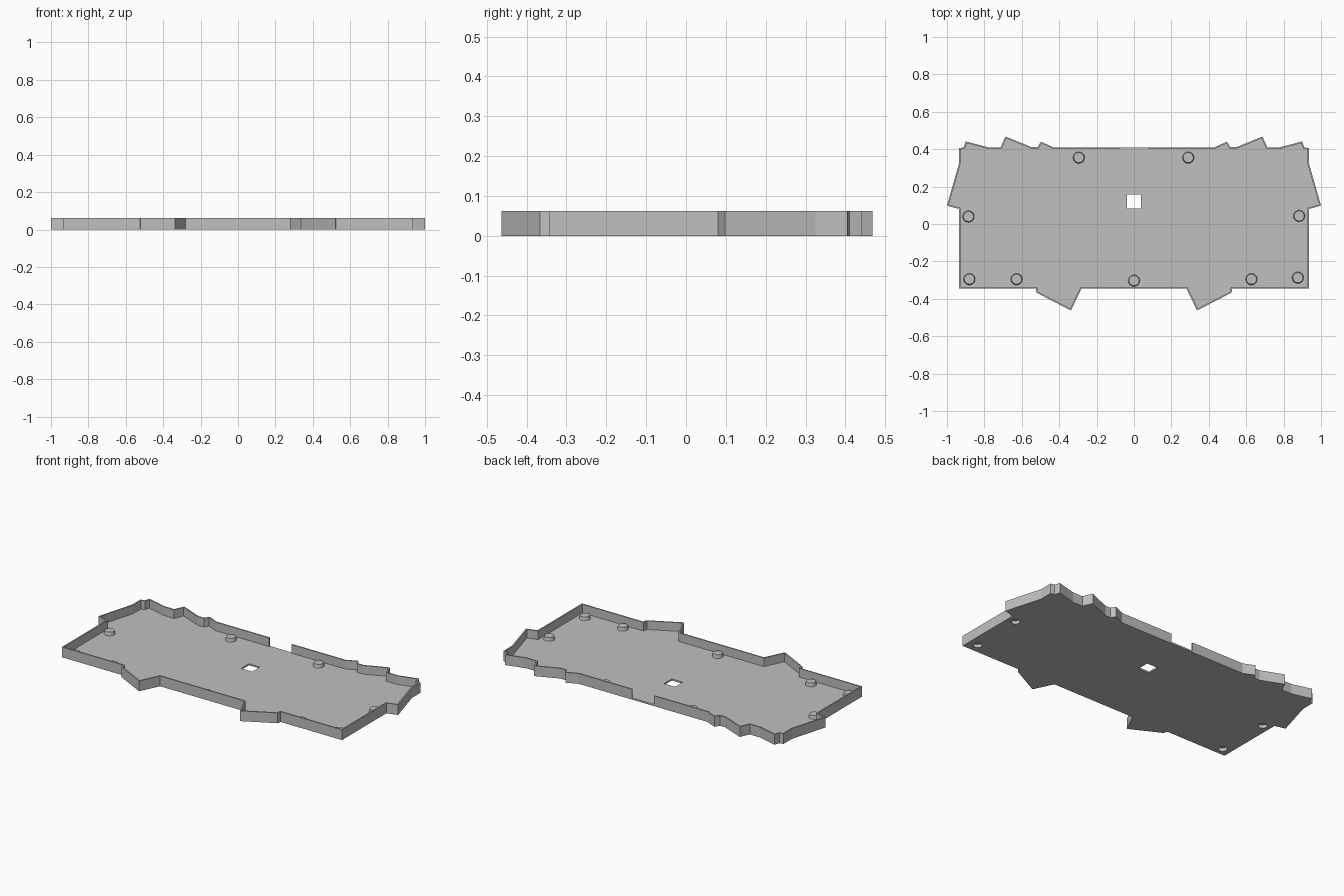
import bpy, bmesh

cube = bpy.data.objects.get("Cube")
if cube:
    bpy.data.objects.remove(cube)

FLOOR, TOP, WALL = 0.01, 0.062, 0.008

grey = bpy.data.materials.new("plain grey")
grey.use_nodes = True
colour = (0.53, 0.53, 0.53, 1)
grey.diffuse_color = colour
grey.node_tree.nodes["Principled BSDF"].inputs["Base Color"].default_value = colour


def make_object(name, bm, z=0):
    mesh = bpy.data.meshes.new(name)
    bm.to_mesh(mesh)
    bm.free()
    mesh.materials.append(grey)
    obj = bpy.data.objects.new(name, mesh)
    obj.location.z = z
    bpy.context.collection.objects.link(obj)
    return obj


def thicken(obj, height):
    mod = obj.modifiers.new("thickness", "SOLIDIFY")
    mod.thickness, mod.offset = height, 1


def cut(obj, cutter):
    mod = obj.modifiers.new("cut", "BOOLEAN")
    mod.operation, mod.solver, mod.object = "DIFFERENCE", "EXACT", cutter


def add_cylinder(bm, x, y, low, high, r_low, r_high):
    made = bmesh.ops.create_cone(bm, cap_ends=True, segments=32, radius1=r_low,
                                 radius2=r_high, depth=high - low)
    bmesh.ops.translate(bm, verts=made["verts"], vec=(x, y, (low + high) / 2))


# Half outline from the back gap round to the front, then mirrored
half = [(0.075, 0.41), (0.43, 0.41), (0.497, 0.44), (0.515, 0.412), (0.55, 0.412),
        (0.687, 0.468), (0.713, 0.41), (0.78, 0.41), (0.90, 0.442), (0.91, 0.41),
        (0.935, 0.405), (0.935, 0.325), (1.0, 0.098), (0.935, 0.08),
        (0.935, -0.344), (0.525, -0.344), (0.522, -0.367), (0.337, -0.463),
        (0.28, -0.344)]
outline = half + [(-x, y) for x, y in reversed(half)]


def outline_face():
    bm = bmesh.new()
    face = bm.faces.new([bm.verts.new((x, y, 0)) for x, y in reversed(outline)])
    bm.normal_update()
    return bm, face


# Floor plate
bm, _ = outline_face()
floor = make_object("floor_plate", bm)
thicken(floor, FLOOR)

# Rim wall, left open at the middle of the back
bm, face = outline_face()
ring = bmesh.ops.inset_region(bm, faces=[face], thickness=WALL,
                              use_boundary=True, use_even_offset=True)["faces"]
gap = [f for f in ring if abs(f.calc_center_median().x) < 0.01
       and f.calc_center_median().y > 0]
bmesh.ops.delete(bm, geom=[face] + gap, context="FACES")
wall = make_object("rim_wall", bm, FLOOR)
thicken(wall, TOP - FLOOR)

# Cutter: square opening and the recesses under the outer pegs
corner_pegs = [(-0.885, 0.04), (0.883, 0.043), (-0.88, -0.295), (0.876, -0.287)]
inner_pegs = [(-0.295, 0.355), (0.29, 0.355), (-0.628, -0.295), (0, -0.303),
              (0.628, -0.295)]
bm = bmesh.new()
square = bmesh.ops.create_cube(bm, size=0.074)["verts"]
bmesh.ops.translate(bm, verts=square, vec=(0, 0.12, 0))
for x, y in corner_pegs:
    add_cylinder(bm, x, y, -0.02, 0.02, 0.025, 0.025)
cutter = make_object("opening_cutter", bm)
cutter.hide_render = True
cutter.hide_set(True)
cut(floor, cutter)

# Raised pegs
for i, (x, y) in enumerate(corner_pegs + inner_pegs):
    bm = bmesh.new()
    add_cylinder(bm, x, y, FLOOR, 0.03, 0.031, 0.027)
    peg = make_object(f"peg_{i + 1}", bm)
    if i < len(corner_pegs):
        cut(peg, cutter)
